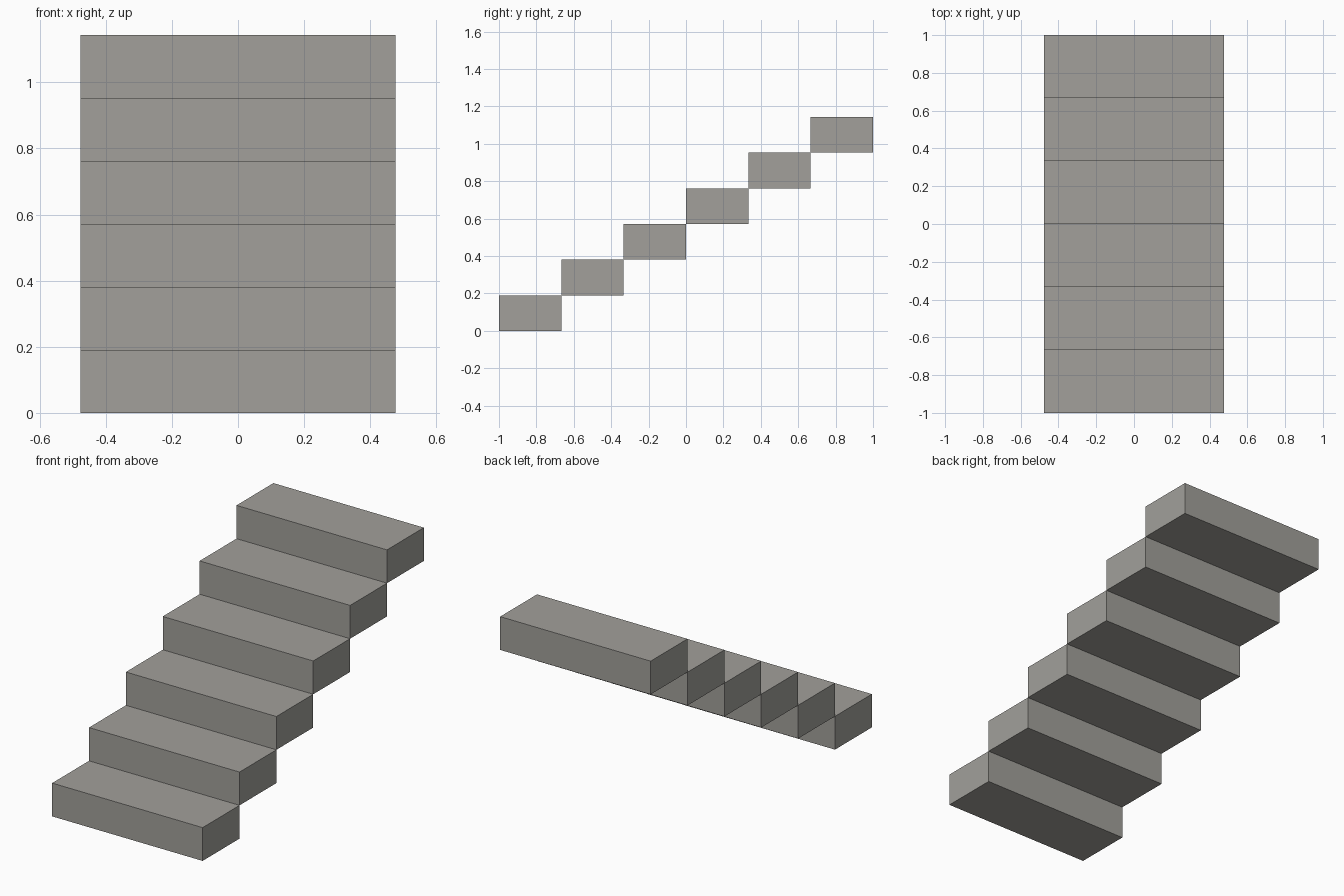
import bpy
import bmesh
from mathutils import Matrix, Vector

if "Cube" in bpy.data.objects:
    bpy.data.objects.remove(bpy.data.objects["Cube"])

STEPS = 6
WIDTH = 0.9525
DEPTH = 2.0 / STEPS
RISE = 0.1905

stone = bpy.data.materials.new("warm grey stone")
stone.diffuse_color = (0.36, 0.352, 0.328, 1.0)
stone.use_nodes = True
stone.node_tree.nodes["Principled BSDF"].inputs["Base Color"].default_value = stone.diffuse_color


def add_block(name, size, centre):
    bm = bmesh.new()
    bmesh.ops.create_cube(bm, size=1.0, matrix=Matrix.Diagonal((*size, 1.0)))
    mesh = bpy.data.meshes.new(name)
    bm.to_mesh(mesh)
    bm.free()
    mesh.materials.append(stone)
    obj = bpy.data.objects.new(name, mesh)
    obj.location = Vector(centre)
    bpy.context.collection.objects.link(obj)
    return obj


# Solid steps, each one set back and up by exactly its own size
for i in range(STEPS):
    add_block(f"step_{i + 1}", (WIDTH, DEPTH, RISE),
              (0, -1 + DEPTH * (i + 0.5), RISE * (i + 0.5)))
